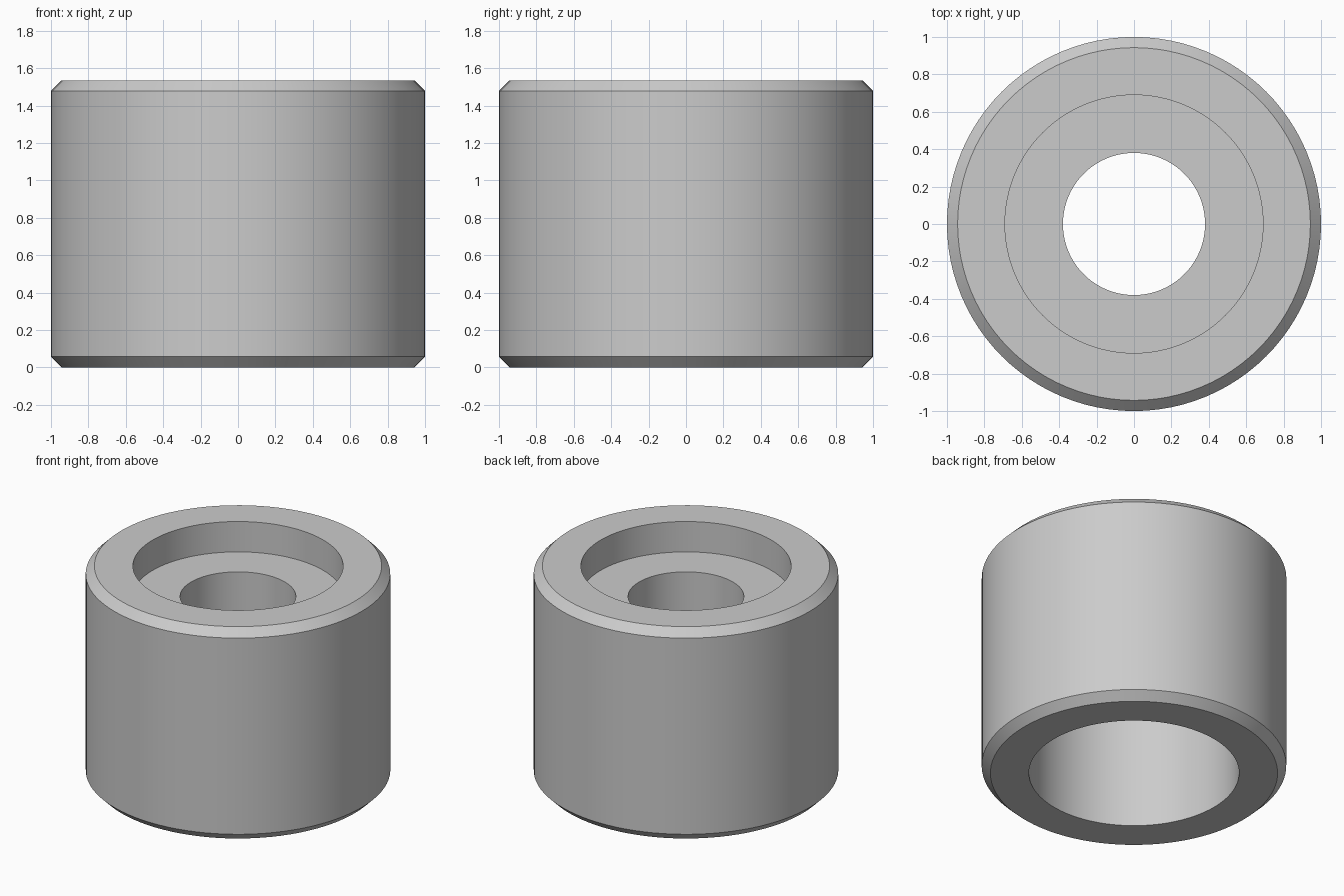
import bpy, bmesh, math

cube = bpy.data.objects.get("Cube")
if cube:
    bpy.data.objects.remove(cube, do_unlink=True)

HEIGHT = 1.535
RADIUS = 1.0
CHAMFER = 0.057
RECESS_RADIUS = 0.69
BORE_RADIUS = 0.38
SHELF_TOP = HEIGHT - 0.22
SHELF_BOTTOM = 0.92
SEGMENTS = 96

# Light grey metal
grey = bpy.data.materials.new("light_grey")
grey.use_nodes = True
colour = (0.6, 0.6, 0.6, 1.0)
grey.diffuse_color = colour
grey.node_tree.nodes["Principled BSDF"].inputs["Base Color"].default_value = colour

# Half section of the bushing as (radius, height), counter-clockwise
section = [
    (RECESS_RADIUS, 0), (RADIUS - CHAMFER, 0),
    (RADIUS, CHAMFER), (RADIUS, HEIGHT - CHAMFER),
    (RADIUS - CHAMFER, HEIGHT), (RECESS_RADIUS, HEIGHT),
    (RECESS_RADIUS, SHELF_TOP), (BORE_RADIUS, SHELF_TOP),
    (BORE_RADIUS, SHELF_BOTTOM), (RECESS_RADIUS, SHELF_BOTTOM),
]

# Revolve the closed section around z
bm = bmesh.new()
verts = [bm.verts.new((r, 0, z)) for r, z in section]
edges = [bm.edges.new((v, verts[(i + 1) % len(verts)])) for i, v in enumerate(verts)]
bmesh.ops.spin(bm, geom=verts + edges, cent=(0, 0, 0), axis=(0, 0, 1),
               angle=math.tau, steps=SEGMENTS, use_merge=True)
bmesh.ops.remove_doubles(bm, verts=bm.verts, dist=0.0001)
bmesh.ops.recalc_face_normals(bm, faces=bm.faces)
mesh = bpy.data.meshes.new("stepped_bushing")
bm.to_mesh(mesh)
bm.free()
mesh.materials.append(grey)

# Stepped bushing with smooth walls and crisp rims
bushing = bpy.data.objects.new("stepped_bushing", mesh)
bpy.context.collection.objects.link(bushing)
bpy.context.view_layer.objects.active = bushing
bushing.select_set(True)
bpy.ops.object.shade_smooth_by_angle(angle=math.radians(30))
